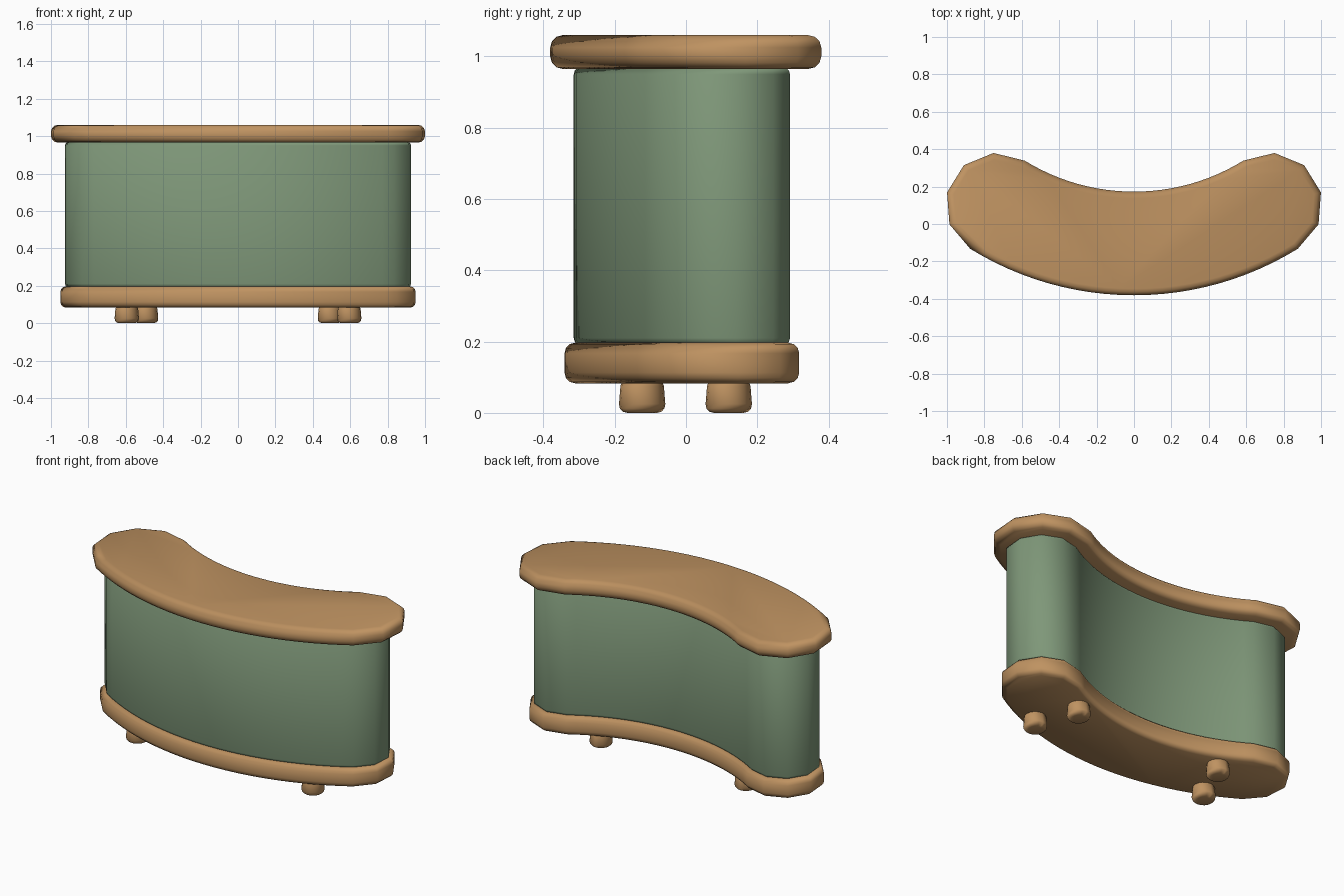
import bpy, bmesh, math

if "Cube" in bpy.data.objects:
    bpy.data.objects.remove(bpy.data.objects["Cube"])

MID_R = 1.39                  # radius of the bench centre line
END = math.radians(31.7)      # half sweep of the arc
ARC_SEGS, CAP_SEGS = 24, 5


def material(name, rgb):
    m = bpy.data.materials.new(name)
    m.diffuse_color = (*rgb, 1)
    m.use_nodes = True
    m.node_tree.nodes["Principled BSDF"].inputs["Base Color"].default_value = m.diffuse_color
    return m


wood = material("wood", (0.52, 0.29, 0.12))
green = material("green_fabric", (0.21, 0.31, 0.19))


def outline(w, cy):
    """Curved band of half width w with rounded ends, counter-clockwise."""
    def arc(r, a0, a1):
        return [(r * math.sin(a), cy - r * math.cos(a))
                for a in (a0 + (a1 - a0) * i / ARC_SEGS for i in range(ARC_SEGS + 1))]

    def cap(side):
        x, y = side * MID_R * math.sin(END), cy - MID_R * math.cos(END)
        start = side * END + (-math.pi / 2 if side > 0 else math.pi / 2)
        return [(x + w * math.cos(start + math.pi * i / CAP_SEGS),
                 y + w * math.sin(start + math.pi * i / CAP_SEGS))
                for i in range(1, CAP_SEGS)]

    return arc(MID_R + w, -END, END) + cap(1) + arc(MID_R - w, END, -END) + cap(-1)


def finish(name, bm, mat, bevel, segs):
    bmesh.ops.recalc_face_normals(bm, faces=bm.faces)
    me = bpy.data.meshes.new(name)
    bm.to_mesh(me)
    bm.free()
    me.materials.append(mat)
    ob = bpy.data.objects.new(name, me)
    bpy.context.collection.objects.link(ob)
    bpy.ops.object.select_all(action='DESELECT')
    ob.select_set(True)
    bpy.context.view_layer.objects.active = ob
    mod = ob.modifiers.new("soft_edges", 'BEVEL')
    mod.width, mod.segments = bevel, segs
    mod.limit_method, mod.angle_limit = 'ANGLE', math.radians(60)
    mod.harden_normals = True
    bpy.ops.object.modifier_apply(modifier=mod.name)
    bpy.ops.object.shade_smooth_by_angle(angle=math.radians(40))
    return ob


def slab(name, w, cy, z0, z1, mat, bevel, segs=3):
    bm = bmesh.new()
    face = bm.faces.new([bm.verts.new((x, y, z0)) for x, y in outline(w, cy)])
    ext = bmesh.ops.extrude_face_region(bm, geom=[face], use_keep_orig=True)
    top = [v for v in ext["geom"] if isinstance(v, bmesh.types.BMVert)]
    bmesh.ops.translate(bm, verts=top, vec=(0, 0, z1 - z0))
    return finish(name, bm, mat, bevel, segs)


# Plinth, upholstered body and overhanging top
slab("base", 0.226, 1.275, 0.083, 0.197, wood, 0.03)
slab("body", 0.200, 1.275, 0.190, 0.970, green, 0.02)
slab("top", 0.277, 1.286, 0.965, 1.060, wood, 0.035)

# Four short round feet set along the arc
for side, sname in ((-1, "left"), (1, "right")):
    for dr, rname in ((0.132, "front"), (-0.132, "back")):
        a, r = side * math.radians(23), MID_R + dr
        bm = bmesh.new()
        bmesh.ops.create_cone(bm, cap_ends=True, segments=16,
                              radius1=0.067, radius2=0.059, depth=0.1)
        bmesh.ops.translate(bm, verts=bm.verts,
                            vec=(r * math.sin(a), 1.278 - r * math.cos(a), 0.05))
        finish(f"foot_{rname}_{sname}", bm, wood, 0.025, 3)
